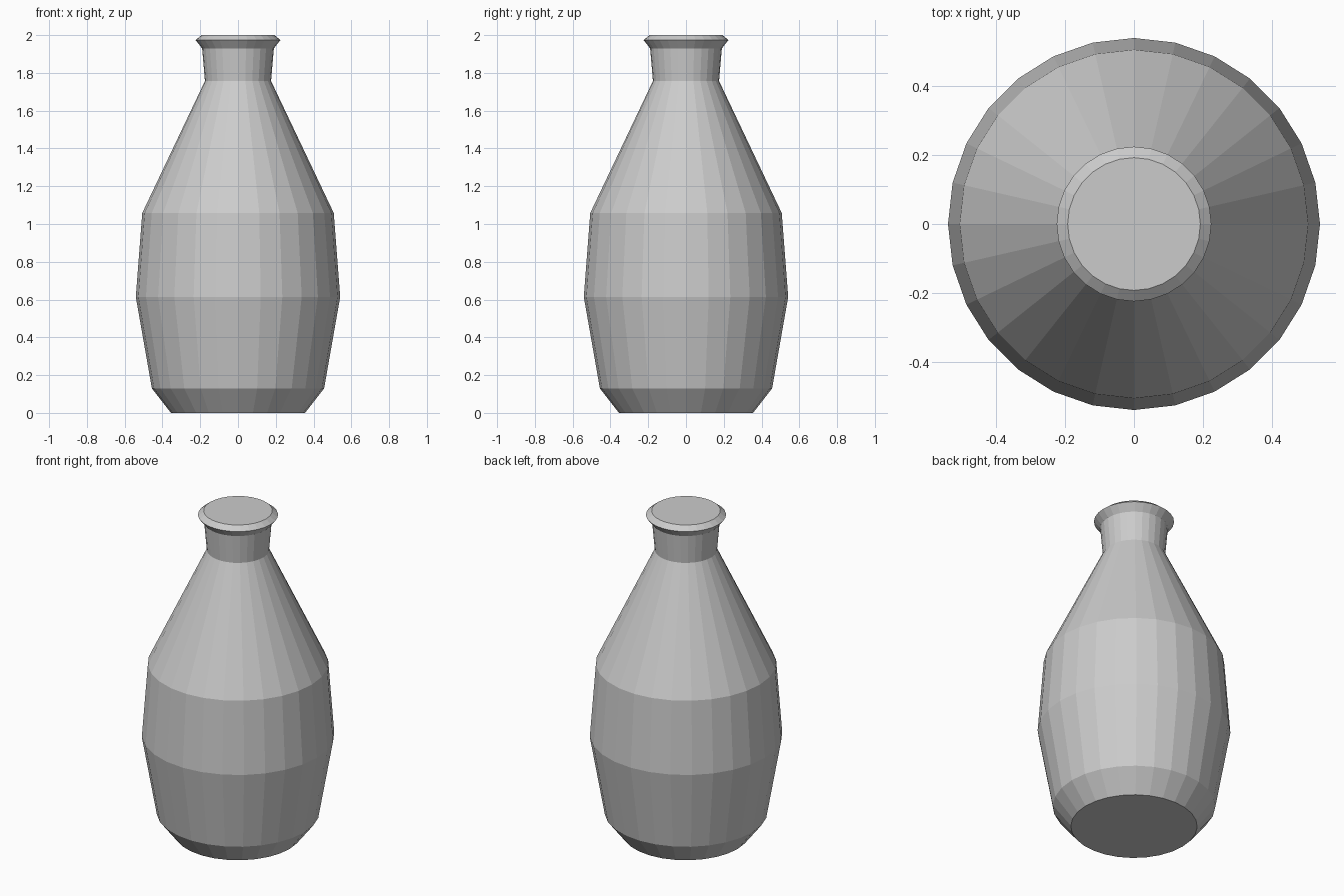
import bpy, bmesh, math

if "Cube" in bpy.data.objects:
    bpy.data.objects.remove(bpy.data.objects["Cube"])

SIDES = 28

# Clay material
grey = bpy.data.materials.new("plain grey")
grey.diffuse_color = (0.6, 0.6, 0.6, 1)
grey.use_nodes = True
grey.node_tree.nodes["Principled BSDF"].inputs["Base Color"].default_value = grey.diffuse_color

# Outline as (radius, height), from foot to lip
profile = [(0.355, 0), (0.456, 0.13), (0.541, 0.614), (0.507, 1.058),
           (0.175, 1.757), (0.19, 1.93), (0.225, 1.974), (0.193, 2.0)]

# Faceted body of revolution, closed by flat discs at foot and mouth
bm = bmesh.new()
rings = []
for r, z in profile:
    rings.append([bm.verts.new((r * math.cos(i * math.tau / SIDES),
                                r * math.sin(i * math.tau / SIDES), z))
                  for i in range(SIDES)])
for low, high in zip(rings, rings[1:]):
    for i in range(SIDES):
        j = (i + 1) % SIDES
        bm.faces.new((low[i], low[j], high[j], high[i]))
bm.faces.new(rings[0][::-1])
bm.faces.new(rings[-1])

mesh = bpy.data.meshes.new("bottle_vase")
bm.to_mesh(mesh)
bm.free()
mesh.materials.append(grey)
vase = bpy.data.objects.new("bottle_vase", mesh)
bpy.context.collection.objects.link(vase)
